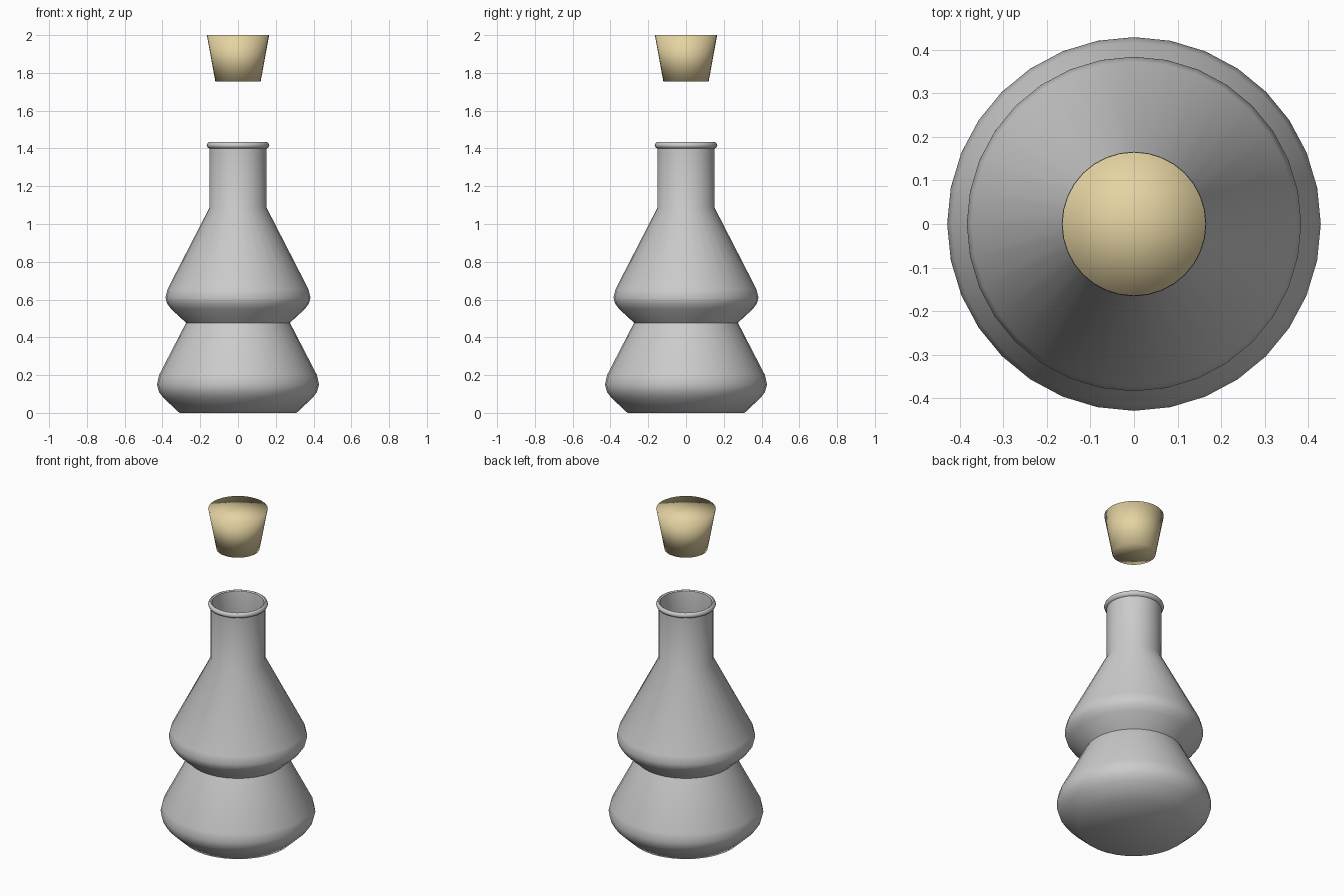
import bpy, bmesh, math

if "Cube" in bpy.data.objects:
    bpy.data.objects.remove(bpy.data.objects["Cube"])

SIDES = 32


def lathe(name, profile):
    """Revolve (radius, z) points around z; radius 0 makes a pole."""
    bm = bmesh.new()
    rings = []
    for r, z in profile:
        if r == 0:
            rings.append([bm.verts.new((0, 0, z))] * SIDES)
        else:
            rings.append([bm.verts.new((r * math.sin(2 * math.pi * i / SIDES),
                                        r * math.cos(2 * math.pi * i / SIDES), z))
                          for i in range(SIDES)])
    for a, b in zip(rings, rings[1:]):
        for i in range(SIDES):
            j = (i + 1) % SIDES
            corners = list(dict.fromkeys((a[i], a[j], b[j], b[i])))
            bm.faces.new(corners)
    bmesh.ops.recalc_face_normals(bm, faces=bm.faces)
    mesh = bpy.data.meshes.new(name)
    bm.to_mesh(mesh)
    bm.free()
    ob = bpy.data.objects.new(name, mesh)
    bpy.context.collection.objects.link(ob)
    bpy.ops.object.select_all(action='DESELECT')
    ob.select_set(True)
    bpy.context.view_layer.objects.active = ob
    return ob


# Flask: two stacked bulbs with a straight neck
body = [(0.31, 0.0), (0.395, 0.08), (0.418, 0.11), (0.429, 0.15), (0.418, 0.20),
        (0.275, 0.477), (0.354, 0.55), (0.376, 0.58), (0.384, 0.61), (0.373, 0.655),
        (0.152, 1.085), (0.152, 1.40)]
lip = [(0.161, 1.405), (0.166, 1.417), (0.161, 1.429), (0.152, 1.433), (0.144, 1.428)]
wall = 0.01
inside = [(r - wall, z) for r, z in reversed(body[1:])] + [(0.31 - wall, wall)]
lathe("flask", [(0, 0)] + body + lip + inside + [(0, wall)])
bpy.ops.object.shade_smooth_by_angle(angle=math.radians(50))

# Tapered cork stopper floating above the neck
stopper = lathe("stopper", [(0, 1.755), (0.12, 1.755), (0.165, 2.0), (0, 2.0)])
bpy.ops.object.shade_smooth()
cork = bpy.data.materials.new("cork")
cork.diffuse_color = (0.78, 0.65, 0.36, 1)
cork.use_nodes = True
cork.node_tree.nodes["Principled BSDF"].inputs["Base Color"].default_value = cork.diffuse_color
stopper.data.materials.append(cork)
